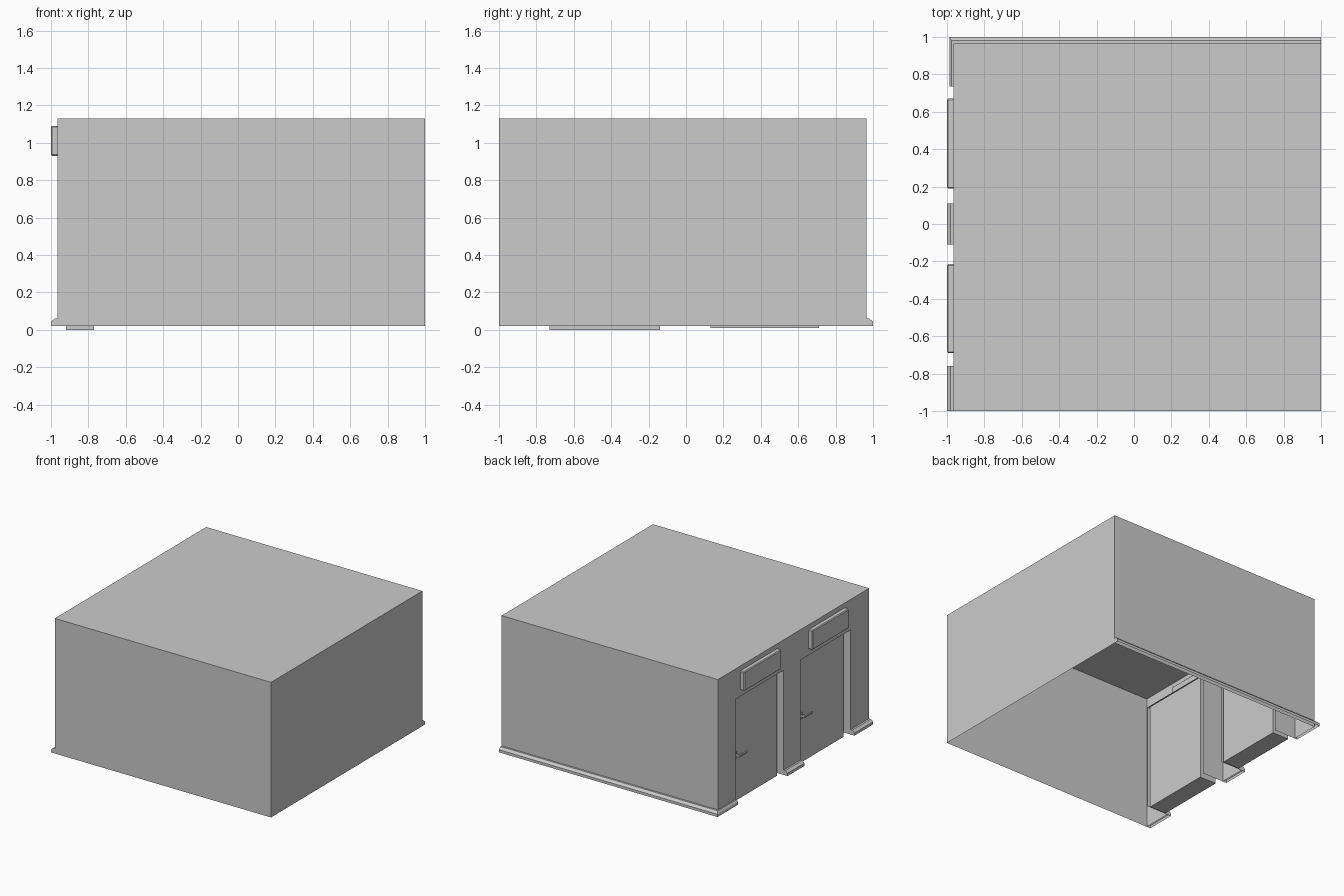
import bpy, bmesh

if "Cube" in bpy.data.objects:
    bpy.data.objects.remove(bpy.data.objects["Cube"])

L, R, F, B = -0.965, 1.0, -1.0, 0.965      # shell footprint
Z0, Z1 = 0.02, 1.13                        # shell height
HEAD, DEEP = 0.88, -0.77                   # opening height, inner end of jambs
OPENINGS = [(-0.76, -0.11), (0.11, 0.735)]


def make(name, quads):
    """Object from a list of polygons, welded, normals made consistent."""
    bm = bmesh.new()
    for q in quads:
        bm.faces.new([bm.verts.new(p) for p in q])
    bmesh.ops.remove_doubles(bm, verts=bm.verts, dist=1e-5)
    bmesh.ops.recalc_face_normals(bm, faces=bm.faces)
    me = bpy.data.meshes.new(name)
    bm.to_mesh(me)
    bm.free()
    ob = bpy.data.objects.new(name, me)
    bpy.context.collection.objects.link(ob)
    return ob


def box(name, x, y, z, bevel=0):
    bpy.ops.mesh.primitive_cube_add(size=1, location=[sum(a) / 2 for a in (x, y, z)])
    ob = bpy.context.object
    ob.name = name
    ob.scale = [a[1] - a[0] for a in (x, y, z)]
    bpy.ops.object.transform_apply(location=False, rotation=False, scale=True)
    if bevel:
        m = ob.modifiers.new("bevel", 'BEVEL')
        m.width, m.segments = bevel, 1
    return ob


def wall(y0, y1, z0, z1):
    return [(L, y0, z0), (L, y1, z0), (L, y1, z1), (L, y0, z1)]


# Shell: thin walls and roof, open underneath, two door openings on the left
quads = [
    [(L, F, Z0), (R, F, Z0), (R, F, Z1), (L, F, Z1)],
    [(L, B, Z0), (R, B, Z0), (R, B, Z1), (L, B, Z1)],
    [(R, F, Z0), (R, B, Z0), (R, B, Z1), (R, F, Z1)],
    [(L, F, Z1), (R, F, Z1), (R, B, Z1), (L, B, Z1)],
]
edges = [F] + [y for o in OPENINGS for y in o] + [B]
for y0, y1 in zip(edges, edges[1:]):
    quads.append(wall(y0, y1, HEAD, Z1))
    if (y0, y1) not in OPENINGS:
        quads.append(wall(y0, y1, Z0, HEAD))
for a, b in OPENINGS:                      # jambs and heads of the openings
    for y in (a, b):
        quads.append([(L, y, Z0), (DEEP, y, Z0), (DEEP, y, HEAD), (L, y, HEAD)])
    quads.append([(L, a, HEAD), (DEEP, a, HEAD), (DEEP, b, HEAD), (L, b, HEAD)])
make("building_shell", quads)

# Skirting: stepped profile (share of the depth, height) swept along paths
PROFILE = [(1, 0.02), (1, 0.042), (0.45, 0.06), (0, 0.06)]


def skirting(name, path):
    """path(d) gives the plan points at share d of the skirting depth."""
    rows = [[(x, y, z) for x, y in path(d)] for d, z in PROFILE]
    faces = []
    for r, s in zip(rows, rows[1:]):
        for i in range(len(r) - 1):
            faces.append([r[i], r[i + 1], s[i + 1], s[i]])
    for i in (0, -1):                      # end caps
        x, y = path(0)[i]
        faces.append([r[i] for r in rows] + [(x, y, Z0)])
    make(name, faces)


skirting("skirting_front_pier", lambda d: [(L - .035 * d, F), (L - .035 * d, -0.76)])
skirting("skirting_middle_pier", lambda d: [(L - .035 * d, -0.11), (L - .035 * d, 0.11)])
skirting("skirting_back", lambda d: [(L - .022 * d, 0.735), (L - .022 * d, B + .035 * d), (R, B + .035 * d)])

# Doors with lever handles, and a sign box above each
DOORS = [("front", -0.73, -0.14, 0.0, (-0.69, -0.215)),
         ("back", 0.13, 0.71, 0.01, (0.19, 0.67))]
for tag, y0, y1, z0, sign in DOORS:
    box(tag + "_door", (-0.92, DEEP), (y0, y1), (z0, 0.87))
    h = y1 - 0.04
    box(tag + "_handle_plate", (-0.926, -0.918), (h - .012, h + .012), (0.36, 0.41))
    box(tag + "_handle_stem", (-0.952, -0.92), (h - .008, h + .008), (0.378, 0.394))
    box(tag + "_handle_lever", (-0.962, -0.946), (h - .10, h + .008), (0.378, 0.394), 0.003)
    box(tag + "_sign_box", (-1.0, -0.95), sign, (0.93, 1.09), 0.006)
